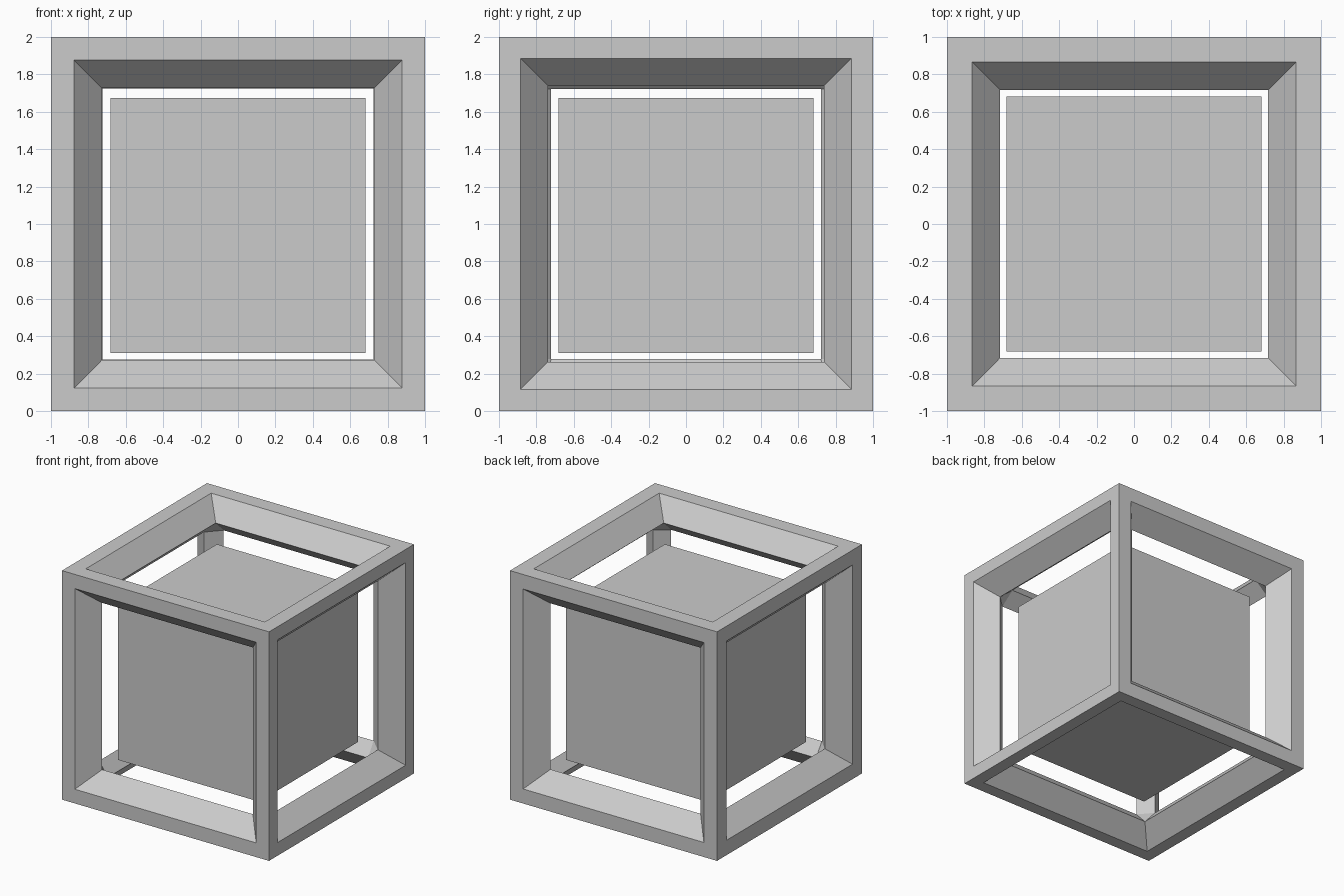
import bpy, bmesh
from itertools import product

if "Cube" in bpy.data.objects:
    bpy.data.objects.remove(bpy.data.objects["Cube"])

DEPTH = 0.835          # distance of each opening's inner rim from the centre
# half width of each face's opening at the outside: (axis, side) -> size
OPENING = {(0, 1): 0.885, (0, -1): 0.87, (1, -1): 0.876, (1, 1): 0.873,
           (2, 1): 0.865, (2, -1): 0.887}
SLOPE = 0.148          # how much each opening narrows inwards


def finish(bm, name, z):
    bmesh.ops.recalc_face_normals(bm, faces=bm.faces)
    me = bpy.data.meshes.new(name)
    bm.to_mesh(me)
    bm.free()
    ob = bpy.data.objects.new(name, me)
    ob.location.z = z
    bpy.context.collection.objects.link(ob)
    return ob


# Open cube frame with sloped openings and chamfered inner edges
bm = bmesh.new()
corners = list(product((-1, 1), repeat=3))
tip = {c: bm.verts.new(c) for c in corners}
rim, inner = {}, {}
for c in corners:
    for a in range(3):
        size = OPENING[a, c[a]]
        p = [s * size for s in c]
        p[a] = c[a]
        rim[c, a] = bm.verts.new(p)
        p = [s * (size - SLOPE) for s in c]
        p[a] = c[a] * DEPTH
        inner[c, a] = bm.verts.new(p)

for c in corners:
    bm.faces.new([inner[c, a] for a in range(3)])      # inner corner triangle
    for e in range(3):                                 # strut running along axis e
        if c[e] > 0:
            continue
        d = tuple(1 if i == e else s for i, s in enumerate(c))
        a, b = [i for i in range(3) if i != e]
        bm.faces.new((inner[c, a], inner[d, a], inner[d, b], inner[c, b]))
        for f in (a, b):
            bm.faces.new((tip[c], tip[d], rim[d, f], rim[c, f]))
            bm.faces.new((rim[c, f], rim[d, f], inner[d, f], inner[c, f]))
finish(bm, "outer_frame", 1.0)

# Solid cube floating inside
bm = bmesh.new()
bmesh.ops.create_cube(bm, size=1.363)
finish(bm, "inner_cube", 0.992)
